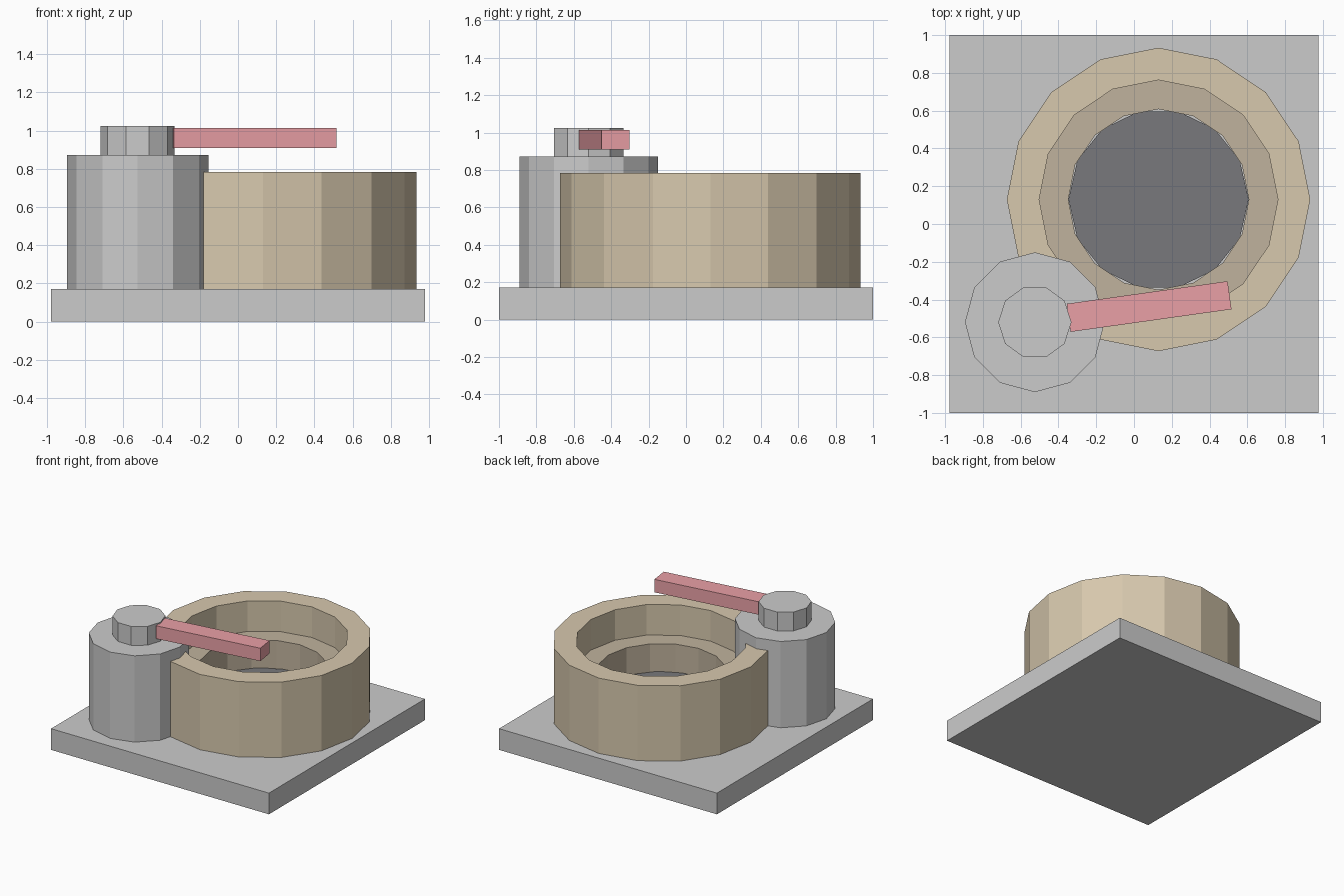
import bpy, bmesh, math

if "Cube" in bpy.data.objects:
    bpy.data.objects.remove(bpy.data.objects["Cube"])


def finish(name, bm, color=None):
    bmesh.ops.recalc_face_normals(bm, faces=bm.faces)
    me = bpy.data.meshes.new(name)
    bm.to_mesh(me)
    bm.free()
    ob = bpy.data.objects.new(name, me)
    bpy.context.collection.objects.link(ob)
    if color:
        mat = bpy.data.materials.new(name + "_material")
        mat.diffuse_color = (*color, 1)
        mat.use_nodes = True
        mat.node_tree.nodes["Principled BSDF"].inputs["Base Color"].default_value = mat.diffuse_color
        me.materials.append(mat)
    return ob


def box(name, center, size, turn=0, color=None):
    bm = bmesh.new()
    bmesh.ops.create_cube(bm, size=1)
    for v in bm.verts:
        v.co = [c * s for c, s in zip(v.co, size)]
    ob = finish(name, bm, color)
    ob.location = center
    ob.rotation_euler.z = math.radians(turn)
    return ob


def ring_verts(bm, x, y, z, r, n):
    return [bm.verts.new((x + r * math.cos(2 * math.pi * i / n),
                          y + r * math.sin(2 * math.pi * i / n), z)) for i in range(n)]


def prism(name, x, y, r, z0, z1, n, color=None):
    bm = bmesh.new()
    low, high = ring_verts(bm, x, y, z0, r, n), ring_verts(bm, x, y, z1, r, n)
    bm.faces.new(low)
    bm.faces.new(high)
    for i in range(n):
        j = (i + 1) % n
        bm.faces.new((low[i], low[j], high[j], high[i]))
    return finish(name, bm, color)


def tube(name, x, y, r_out, r_in, z0, z1, n, color=None):
    bm = bmesh.new()
    profile = [(r_out, z0), (r_out, z1), (r_in, z1), (r_in, z0)]
    rings = [ring_verts(bm, x, y, z, r, n) for r, z in profile]
    for k in range(4):
        a, b = rings[k], rings[(k + 1) % 4]
        for i in range(n):
            j = (i + 1) % n
            bm.faces.new((a[i], a[j], b[j], b[i]))
    return finish(name, bm, color)


# Square base slab
box("base_slab", (0, 0, 0.086), (1.955, 2, 0.172))

# Round basin: outer wall, inner ledge and dark floor
CX = CY = 0.13
tube("basin_wall", CX, CY, 0.803, 0.632, 0.172, 0.783, 16, (0.68, 0.58, 0.42))
tube("inner_ledge", CX, CY, 0.632, 0.478, 0.172, 0.535, 16, (0.53, 0.45, 0.34))
prism("dark_floor", CX, CY, 0.477, 0.172, 0.31, 14, (0.19, 0.19, 0.2))

# Side post with a cap
prism("post", -0.525, -0.52, 0.37, 0.172, 0.872, 12)
prism("post_cap", -0.525, -0.52, 0.194, 0.872, 1.025, 10)

# Lever arm reaching over the basin
box("lever", (0.08, -0.437, 0.962), (0.86, 0.15, 0.105), 8, (0.82, 0.35, 0.38))
